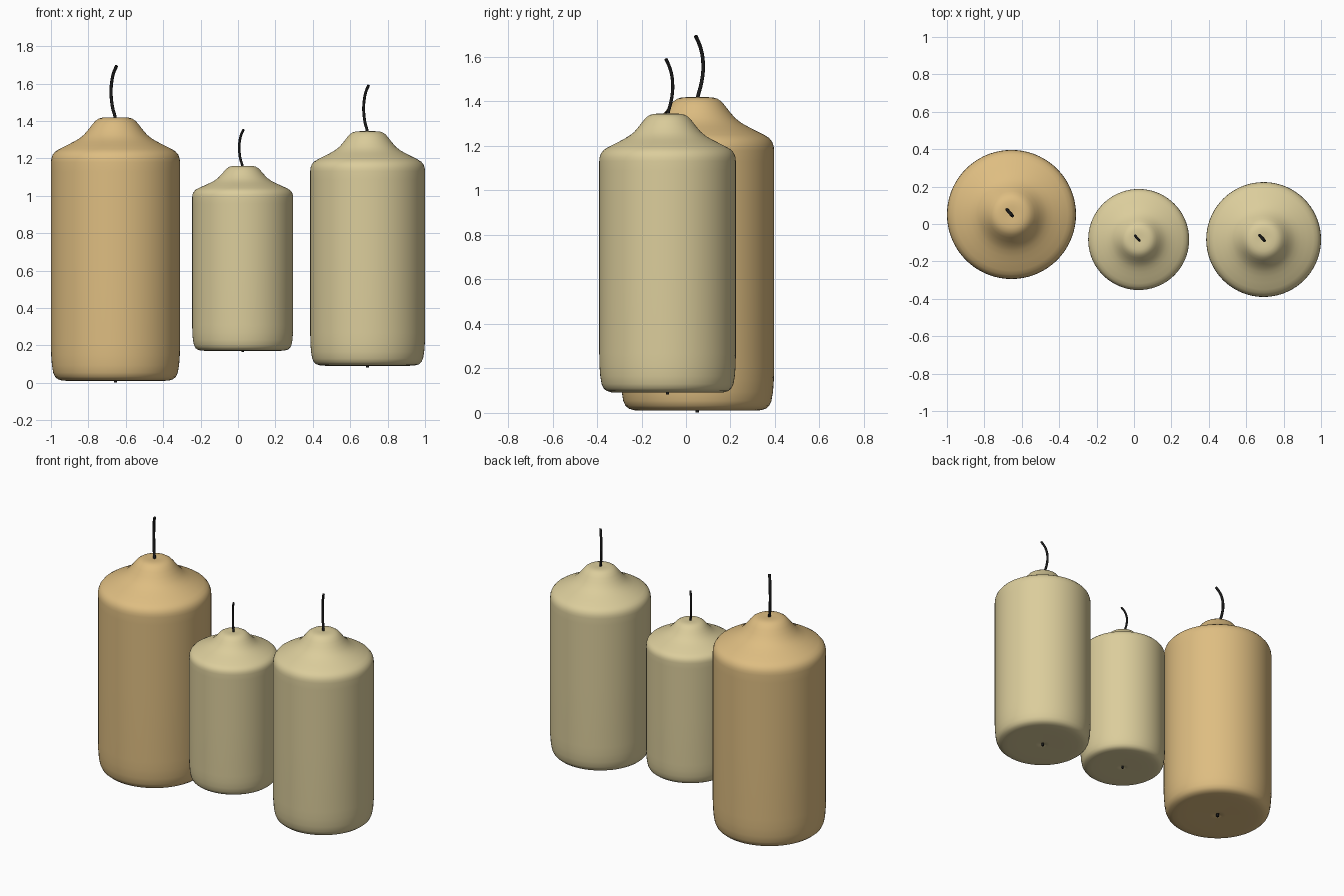
import bpy, bmesh, math

if "Cube" in bpy.data.objects:
    bpy.data.objects.remove(bpy.data.objects["Cube"])

R, H = 0.345, 1.41  # size of the template candle

# Candle outline (radius, height above the base), bottom centre to top centre
PROFILE = [(0, 0.012), (0.008, 0.012), (0.022, 0.003), (0.05, 0.003), (0.15, 0.001), (0.25, 0.001),
           (0.285, 0.003), (0.308, 0.010), (0.323, 0.023), (0.333, 0.045),
           (0.340, 0.085), (0.344, 0.14), (0.345, 0.20), (0.345, 0.65), (0.345, 1.12),
           (0.345, 1.17), (0.343, 1.19), (0.336, 1.21), (0.322, 1.227), (0.30, 1.241),
           (0.26, 1.261), (0.225, 1.279), (0.195, 1.296), (0.168, 1.318),
           (0.145, 1.345), (0.125, 1.371), (0.108, 1.391), (0.09, 1.403), (0.07, 1.409),
           (0.045, 1.41), (0.02, 1.409), (0, 1.407)]

# Wick path relative to the template axis: a stub below, bent tip above
WICK = [(0, 0, -0.008), (0, 0, 1.38), (-0.003, 0.003, 1.415), (-0.015, 0.015, 1.46),
        (-0.022, 0.024, 1.51), (-0.024, 0.026, 1.55), (-0.020, 0.022, 1.60),
        (-0.011, 0.010, 1.645), (0.006, -0.008, 1.686)]


def material(name, rgb):
    m = bpy.data.materials.new(name)
    m.diffuse_color = (*rgb, 1)
    m.use_nodes = True
    m.node_tree.nodes["Principled BSDF"].inputs["Base Color"].default_value = m.diffuse_color
    return m


def add_wax(name, loc, sx, sz, mat):
    bm = bmesh.new()
    vs = [bm.verts.new((r * sx, 0, z * sz)) for r, z in PROFILE]
    es = [bm.edges.new(p) for p in zip(vs, vs[1:])]
    bmesh.ops.spin(bm, geom=vs + es, cent=(0, 0, 0), axis=(0, 0, 1),
                   angle=math.tau, steps=72)
    bmesh.ops.remove_doubles(bm, verts=bm.verts, dist=1e-5)
    bmesh.ops.recalc_face_normals(bm, faces=bm.faces)
    for f in bm.faces:
        f.smooth = True
    me = bpy.data.meshes.new(name)
    bm.to_mesh(me)
    bm.free()
    me.materials.append(mat)
    ob = bpy.data.objects.new(name, me)
    ob.location = loc
    bpy.context.collection.objects.link(ob)


def add_wick(name, loc, sx, sz, mat):
    cu = bpy.data.curves.new(name, 'CURVE')
    cu.dimensions = '3D'
    cu.bevel_depth = 0.0085 * sx
    cu.bevel_resolution = 3
    cu.resolution_u = 4
    cu.use_fill_caps = True
    sp = cu.splines.new('BEZIER')
    sp.bezier_points.add(len(WICK) - 1)
    for bp, (x, y, z) in zip(sp.bezier_points, WICK):
        bp.co = (x * sx, y * sx, z * sz)
        bp.handle_left_type = bp.handle_right_type = 'AUTO'
    cu.materials.append(mat)
    ob = bpy.data.objects.new(name, cu)
    ob.location = loc
    bpy.context.collection.objects.link(ob)


honey = material("honey_wax", (0.73, 0.51, 0.22))
cream = material("cream_wax", (0.71, 0.61, 0.33))
black = material("wick_black", (0.01, 0.01, 0.01))

# name, base centre, radius, height, wax
CANDLES = [("large_candle", (-0.655, 0.051, 0.009), 0.345, 1.41, honey),
           ("small_candle", (0.025, -0.083, 0.17), 0.270, 0.99, cream),
           ("medium_candle", (0.693, -0.083, 0.09), 0.307, 1.255, cream)]
for name, loc, r, h, wax in CANDLES:
    add_wax(name, loc, r / R, h / H, wax)
    add_wick(name + "_wick", loc, r / R, h / H, black)
